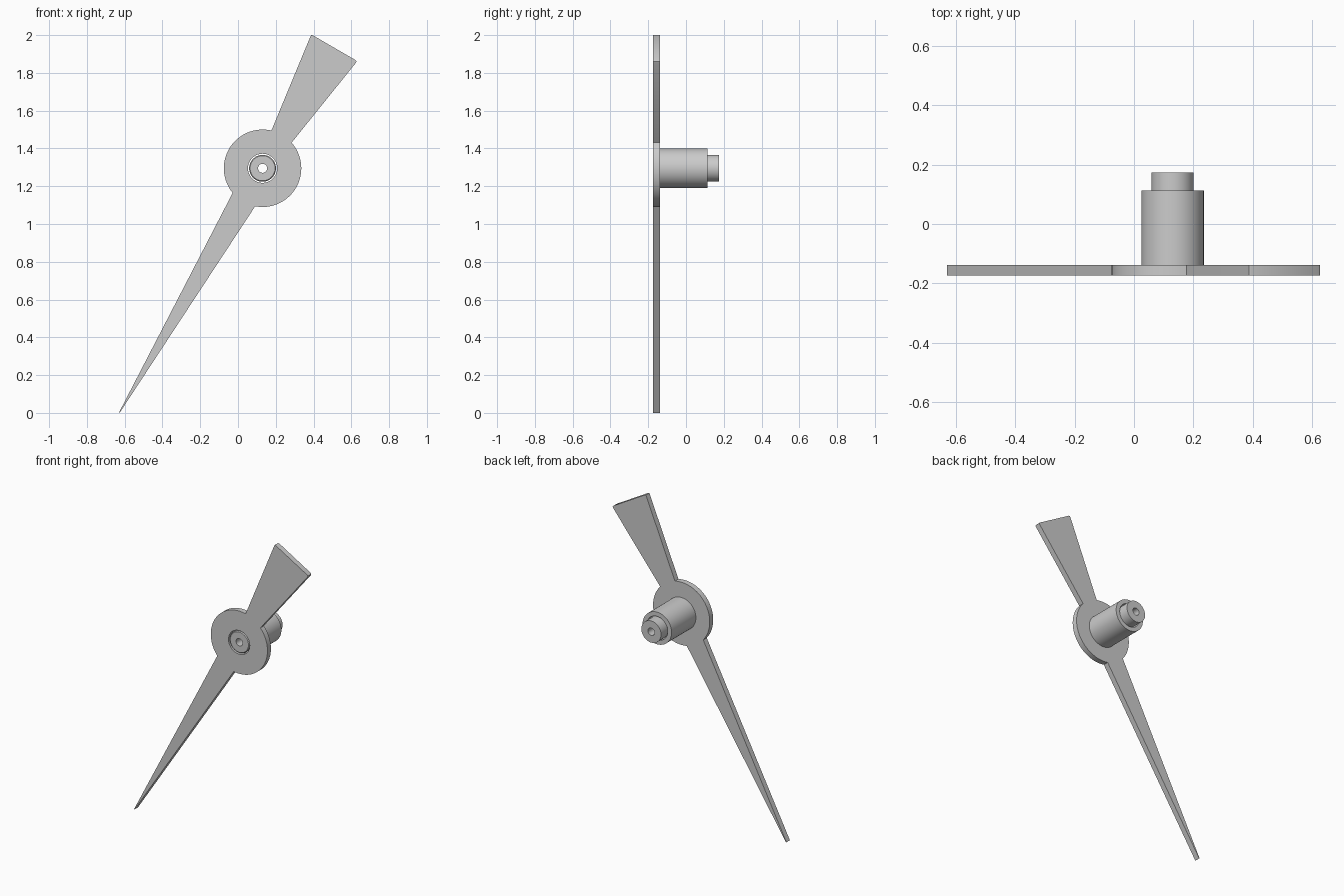
import bpy, bmesh, math

if "Cube" in bpy.data.objects:
    bpy.data.objects.remove(bpy.data.objects["Cube"])

CX, CZ = 0.13, 1.295          # hub axis
Y0, Y1 = -0.174, -0.138       # front and back of the flat plate
BORE = 0.077


def finish(bm, name):
    bmesh.ops.remove_doubles(bm, verts=bm.verts, dist=1e-5)
    bmesh.ops.recalc_face_normals(bm, faces=bm.faces)
    mesh = bpy.data.meshes.new(name)
    bm.to_mesh(mesh)
    bm.free()
    obj = bpy.data.objects.new(name, mesh)
    bpy.context.collection.objects.link(obj)
    bpy.ops.object.select_all(action='DESELECT')
    obj.select_set(True)
    bpy.context.view_layer.objects.active = obj
    bpy.ops.object.shade_smooth_by_angle(angle=math.radians(30))
    return obj


def arc(radius, start, end, steps):
    angles = [math.radians(start + (end - start) * i / steps) for i in range(steps + 1)]
    return [(CX + radius * math.cos(a), CZ + radius * math.sin(a)) for a in angles]


def plate(name, loops):
    """Flat outline with holes, extruded along y."""
    bm = bmesh.new()
    for pts in loops:
        vs = [bm.verts.new((x, Y0, z)) for x, z in pts]
        for a, b in zip(vs, vs[1:] + vs[:1]):
            bm.edges.new((a, b))
    bmesh.ops.triangle_fill(bm, edges=bm.edges[:], use_beauty=True, normal=(0, -1, 0))
    new = bmesh.ops.extrude_face_region(bm, geom=bm.faces[:], use_keep_orig=True)["geom"]
    bmesh.ops.translate(bm, verts=[g for g in new if isinstance(g, bmesh.types.BMVert)],
                        vec=(0, Y1 - Y0, 0))
    return finish(bm, name)


def tube(name, profile, sides=64):
    """Closed (radius, y) profile turned about the hub axis."""
    bm = bmesh.new()
    vs = [bm.verts.new((CX + r, y, CZ)) for r, y in profile]
    edges = [bm.edges.new((a, b)) for a, b in zip(vs, vs[1:] + vs[:1])]
    bmesh.ops.spin(bm, geom=vs + edges, cent=(CX, 0, CZ), axis=(0, 1, 0),
                   angle=math.tau, steps=sides, use_duplicate=False)
    return finish(bm, name)


# Clock hand: hub disc, long pointer and flared counterweight in one outline
outline = (arc(0.205, 41.4, -101, 40)
           + [(-0.627, 0.0), (-0.63, 0.002)]
           + arc(0.205, 219.5, 76.8, 40)
           + [(0.383, 1.992), (0.387, 2.0), (0.396, 1.999),
              (0.622, 1.868), (0.627, 1.861), (0.624, 1.853)])
plate("hand", [outline, arc(BORE, 0, 354.375, 63)])

# Sleeve behind the hand
tube("sleeve", [(BORE, Y1), (0.105, Y1), (0.105, 0.113), (BORE, 0.113)])

# Hollow inner shaft, chamfered at the front
tube("shaft", [(0.024, -0.172), (0.066, -0.172), (0.071, -0.167),
               (0.071, 0.174), (0.024, 0.174)])
